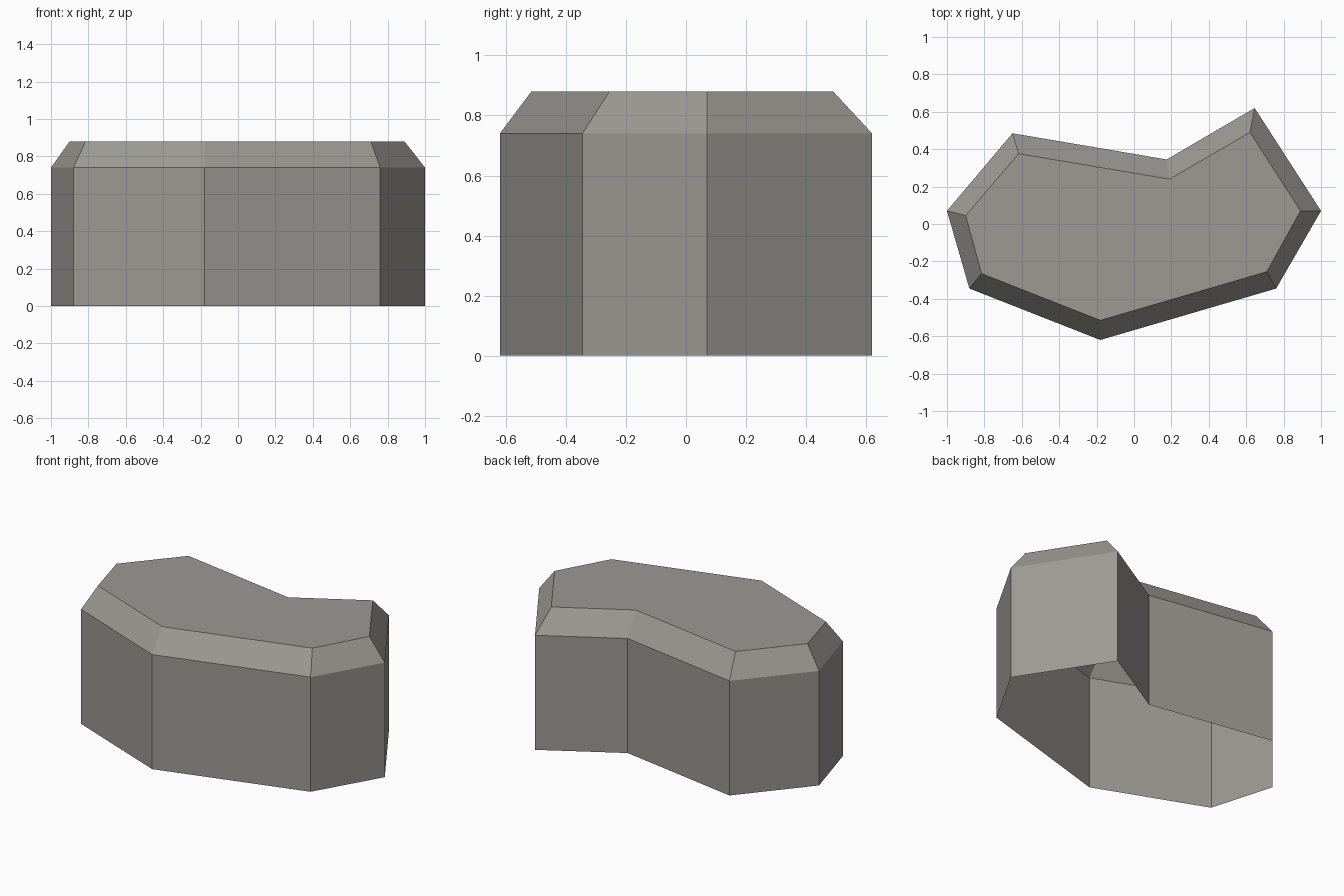
import bpy
import bmesh

cube = bpy.data.objects.get("Cube")
if cube:
    bpy.data.objects.remove(cube, do_unlink=True)

# Stone colour
stone = bpy.data.materials.new("warm grey stone")
stone.use_nodes = True
colour = (0.33, 0.322, 0.295, 1)
stone.diffuse_color = colour
bsdf = stone.node_tree.nodes["Principled BSDF"]
bsdf.inputs["Base Color"].default_value = colour
bsdf.inputs["Roughness"].default_value = 0.9

# Wall outline and the smaller outline of the flat top, counter-clockwise
outline = [(-1, 0.07), (-0.88, -0.345), (-0.18, -0.62), (0.76, -0.345),
           (1, 0.07), (0.645, 0.62), (0.175, 0.345), (-0.65, 0.485)]
top_outline = [(-0.90, 0.045), (-0.815, -0.265), (-0.18, -0.515), (0.71, -0.255),
               (0.89, 0.07), (0.62, 0.49), (0.19, 0.24), (-0.617, 0.376)]
wall_height, total_height = 0.74, 0.88

bm = bmesh.new()


def ring(points, z):
    return [bm.verts.new((x, y, z)) for x, y in points]


def bridge(low, high):
    count = len(low)
    for i in range(count):
        j = (i + 1) % count
        bm.faces.new((low[i], low[j], high[j], high[i]))


# Upright walls, sloped rim and flat top; the underside is open
base = ring(outline, 0)
shoulder = ring(outline, wall_height)
rim = ring(top_outline, total_height)
bridge(base, shoulder)
bridge(shoulder, rim)
bm.faces.new(rim)

mesh = bpy.data.meshes.new("rock_block")
bm.to_mesh(mesh)
bm.free()
mesh.materials.append(stone)
rock = bpy.data.objects.new("rock_block", mesh)
bpy.context.collection.objects.link(rock)
